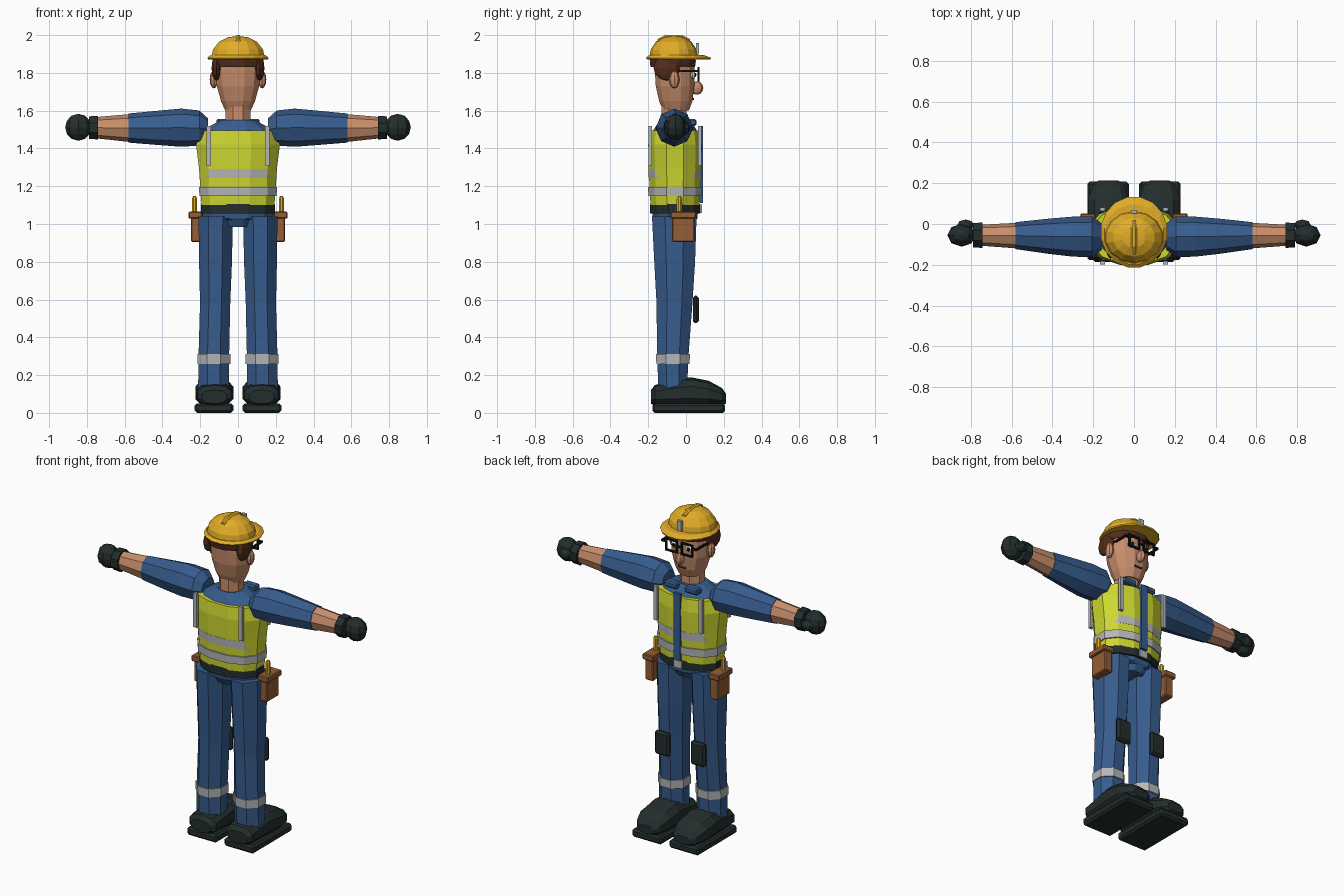
import bpy, bmesh, math
from mathutils import Vector

old = bpy.data.objects.get("Cube")
if old:
    bpy.data.objects.remove(old, do_unlink=True)


def material(name, r, g, b):
    m = bpy.data.materials.new(name)
    m.use_nodes = True
    m.diffuse_color = (r, g, b, 1)
    bsdf = next(n for n in m.node_tree.nodes if n.type == 'BSDF_PRINCIPLED')
    bsdf.inputs["Base Color"].default_value = (r, g, b, 1)
    bsdf.inputs["Roughness"].default_value = 0.8
    return m


BLUE = material("work_blue", .038, .108, .27)
LIME = material("safety_lime", .62, .68, .03)
GREY = material("reflective_grey", .46, .47, .48)
DARK = material("charcoal", .017, .026, .026)
SKIN = material("skin", .58, .27, .15)
HAIR = material("dark_brown", .085, .026, .012)
LEATHER = material("leather", .3, .11, .035)
YELLOW = material("helmet_yellow", .76, .42, .02)
BLACK = material("black", .006, .006, .007)
WHITE = material("white", .8, .8, .8)


def finish(name, bm, mat):
    bmesh.ops.recalc_face_normals(bm, faces=bm.faces)
    mesh = bpy.data.meshes.new(name)
    bm.to_mesh(mesh)
    bm.free()
    mesh.materials.append(mat)
    ob = bpy.data.objects.new(name, mesh)
    bpy.context.collection.objects.link(ob)
    return ob


def loft(name, mat, rings, axis='z', n=8, flat=True, power=2.0):
    """Skin rings of (position, centre u, centre v, radius u, radius v)."""
    bm = bmesh.new()
    loops = []
    step = 2 * math.pi / n
    grow = 1 / math.cos(step / 2) ** (2 / power) if flat else 1
    for t, cu, cv, ru, rv in rings:
        loop = []
        for i in range(n):
            a = (i + (.5 if flat else 0)) * step
            c, s = math.cos(a), math.sin(a)
            u = cu + ru * grow * math.copysign(abs(c) ** (2 / power), c)
            v = cv + rv * grow * math.copysign(abs(s) ** (2 / power), s)
            co = {'x': (t, u, v), 'y': (u, t, v), 'z': (u, v, t)}[axis]
            loop.append(bm.verts.new(co))
        loops.append(loop)
    for a, b in zip(loops, loops[1:]):
        for i in range(n):
            j = (i + 1) % n
            bm.faces.new((a[i], a[j], b[j], b[i]))
    bm.faces.new(loops[0])
    bm.faces.new(loops[-1])
    return finish(name, bm, mat)


def box(name, mat, centre, size, bevel=0.0):
    bm = bmesh.new()
    bmesh.ops.create_cube(bm, size=1)
    bmesh.ops.scale(bm, vec=size, verts=bm.verts)
    if bevel:
        bmesh.ops.bevel(bm, geom=bm.edges[:], offset=bevel, segments=1, affect='EDGES')
    bmesh.ops.translate(bm, vec=centre, verts=bm.verts)
    return finish(name, bm, mat)


def ball(name, mat, centre, radii, n=8, rows=6):
    bm = bmesh.new()
    bmesh.ops.create_uvsphere(bm, u_segments=n, v_segments=rows, radius=1)
    for v in bm.verts:
        v.co = Vector(centre) + v.co * Vector(radii)
    return finish(name, bm, mat)


# Torso: hips, belt, vest, reflective bands, shoulders
Y = -.058
loft("hips", BLUE, [(.985, 0, Y, .09, .09), (1.02, 0, Y, .1, .11),
                    (1.03, 0, Y, .185, .118), (1.07, 0, Y, .19, .122)], n=12)
loft("belt", DARK, [(1.055, 0, Y, .197, .133), (1.105, 0, Y, .197, .133)], n=12)
VEST = [(1.1, 0, Y, .193, .13), (1.3, 0, Y, .207, .14),
        (1.42, 0, Y, .222, .142), (1.495, 0, Y, .205, .134)]
loft("vest", LIME, VEST, n=12, power=2.3)
for name, z, grow in (("lower", 1.172, .009), ("upper", 1.267, .007)):
    rx, ry = .195 + grow, .132 + grow
    loft(name + "_vest_band", GREY, [(z - .024, 0, Y, rx, ry),
                                     (z + .024, 0, Y, rx + .003, ry + .002)],
         n=12, power=2.3)
loft("shoulders", BLUE, [(1.48, 0, Y, .2, .125), (1.52, 0, Y, .145, .1),
                         (1.55, 0, Y, .09, .078)], n=12)
box("front_placket", BLUE, (0, .082, 1.315), (.045, .016, .41))
box("belt_buckle", GREY, (0, .076, 1.08), (.055, .016, .045))

# Head, face and hair
loft("neck", SKIN, [(1.52, 0, -.064, .068, .068), (1.64, 0, -.064, .064, .066)])
loft("head", SKIN, [(1.6, 0, -.053, .068, .068), (1.65, 0, -.054, .09, .088),
                    (1.73, 0, -.058, .112, .102), (1.81, 0, -.06, .118, .105),
                    (1.89, 0, -.062, .116, .106)], n=12, power=2.2)
ball("nose", SKIN, (0, .058, 1.72), (.022, .034, .036))
box("mouth", HAIR, (0, .037, 1.662), (.05, .01, .009))
loft("hair", HAIR, [(1.832, 0, -.07, .128, .118), (1.86, 0, -.07, .135, .122),
                    (1.89, 0, -.07, .134, .12)], n=12)

# Glasses bridge
box("glasses_bridge", BLACK, (0, .066, 1.797), (.03, .01, .01))

# Safety helmet: dome, brim, ridge, front clip
loft("helmet_dome", YELLOW, [(1.875, 0, -.065, .143, .127), (1.925, 0, -.065, .132, .118),
                             (1.965, 0, -.065, .1, .092), (1.988, 0, -.065, .055, .052),
                             (1.993, 0, -.065, .02, .02)], n=14)
loft("helmet_brim", YELLOW, [(1.872, 0, -.038, .158, .168), (1.88, 0, -.04, .162, .172),
                             (1.894, 0, -.05, .145, .145)], n=16)
loft("helmet_ridge", YELLOW, [(-.15, 0, 1.968, .012, .012), (-.11, 0, 1.986, .015, .014),
                              (-.02, 0, 1.986, .015, .014), (.02, 0, 1.968, .012, .012)],
     axis='y')
box("helmet_clip", GREY, (0, .06, 1.927), (.03, .016, .06))

# Paired parts
for side, s in (("left", 1), ("right", -1)):
    def name(part):
        return side + "_" + part

    # Leg, band, knee pad, boot
    loft(name("leg"), BLUE, [(.13, s * .129, -.07, .082, .076), (.3, s * .128, -.07, .081, .083),
                             (.58, s * .121, -.061, .08, .095), (.8, s * .119, -.06, .087, .108),
                             (1.04, s * .118, -.062, .091, .118)])
    loft(name("leg_band"), GREY, [(.26, s * .128, -.069, .087, .088),
                                  (.312, s * .128, -.069, .087, .09)])
    box(name("knee_pad"), DARK, (s * .122, .052, .548), (.1, .032, .145), .012)
    loft(name("boot"), DARK, [(-.185, s * .125, .085, .065, .035), (-.165, s * .125, .092, .09, .053),
                              (-.02, s * .125, .106, .095, .076), (.03, s * .125, .108, .1, .077),
                              (.12, s * .125, .1, .1, .067), (.19, s * .125, .084, .078, .046),
                              (.212, s * .125, .076, .05, .024)], axis='y', n=10, power=2.5)
    box(name("boot_sole"), DARK, (s * .127, .015, .025), (.204, .385, .05), .012)

    # Arm and glove
    loft(name("sleeve"), BLUE, [(s * .16, -.062, 1.5, .065, .06), (s * .205, -.062, 1.508, .1, .093),
                                (s * .3, -.062, 1.51, .098, .101), (s * .42, -.06, 1.509, .086, .091),
                                (s * .58, -.057, 1.508, .066, .077)], axis='x', flat=False)
    loft(name("forearm"), SKIN, [(s * .57, -.057, 1.508, .063, .074),
                                 (s * .755, -.055, 1.51, .051, .056)], axis='x', flat=False)
    loft(name("glove_cuff"), DARK, [(s * .742, -.055, 1.51, .062, .062),
                                    (s * .79, -.055, 1.51, .06, .06)], axis='x')
    ball(name("glove"), DARK, (s * .845, -.055, 1.512), (.07, .056, .071))
    ball(name("thumb"), DARK, (s * .825, -.006, 1.505), (.042, .028, .03))

    # Vest straps and collar
    box(name("back_strap"), GREY, (s * .155, -.19, 1.415), (.024, .018, .21))
    box(name("front_strap"), GREY, (s * .155, .072, 1.415), (.024, .018, .21))
    box(name("collar"), BLUE, (s * .07, .03, 1.538), (.09, .05, .036), .008)

    # Tool pouch
    box(name("pouch"), LEATHER, (s * .222, -.015, .975), (.055, .12, .14), .006)
    box(name("pouch_flap"), LEATHER, (s * .225, -.015, 1.047), (.075, .135, .036), .005)
    loft(name("tool_handle"), YELLOW, [(1.04, s * .23, -.035, .013, .014),
                                       (1.135, s * .23, -.035, .013, .014),
                                       (1.147, s * .23, -.035, .008, .008)])

    # Ear, side hair, eye and brow
    ball(name("ear"), SKIN, (s * .128, -.062, 1.765), (.022, .028, .047))
    ball(name("side_hair"), HAIR, (s * .114, -.1, 1.825), (.026, .072, .066))
    ball(name("eye"), WHITE, (s * .05, .034, 1.79), (.027, .017, .022))
    ball(name("pupil"), BLACK, (s * .05, .048, 1.79), (.011, .007, .011))
    box(name("eyebrow"), HAIR, (s * .05, .04, 1.846), (.055, .016, .012))

    # Glasses rim and temple
    for d in (-1, 1):
        label = "upper" if d > 0 else "lower"
        box(name(label + "_rim"), BLACK, (s * .052, .066, 1.793 + d * .034), (.08, .011, .01))
        label = "outer" if d > 0 else "inner"
        box(name(label + "_rim"), BLACK, (s * (.052 + d * .036), .066, 1.793), (.01, .011, .074))
    box(name("temple"), BLACK, (s * .116, .01, 1.81), (.01, .115, .012))
    box(name("temple_hinge"), BLACK, (s * .104, .066, 1.81), (.032, .011, .012))
